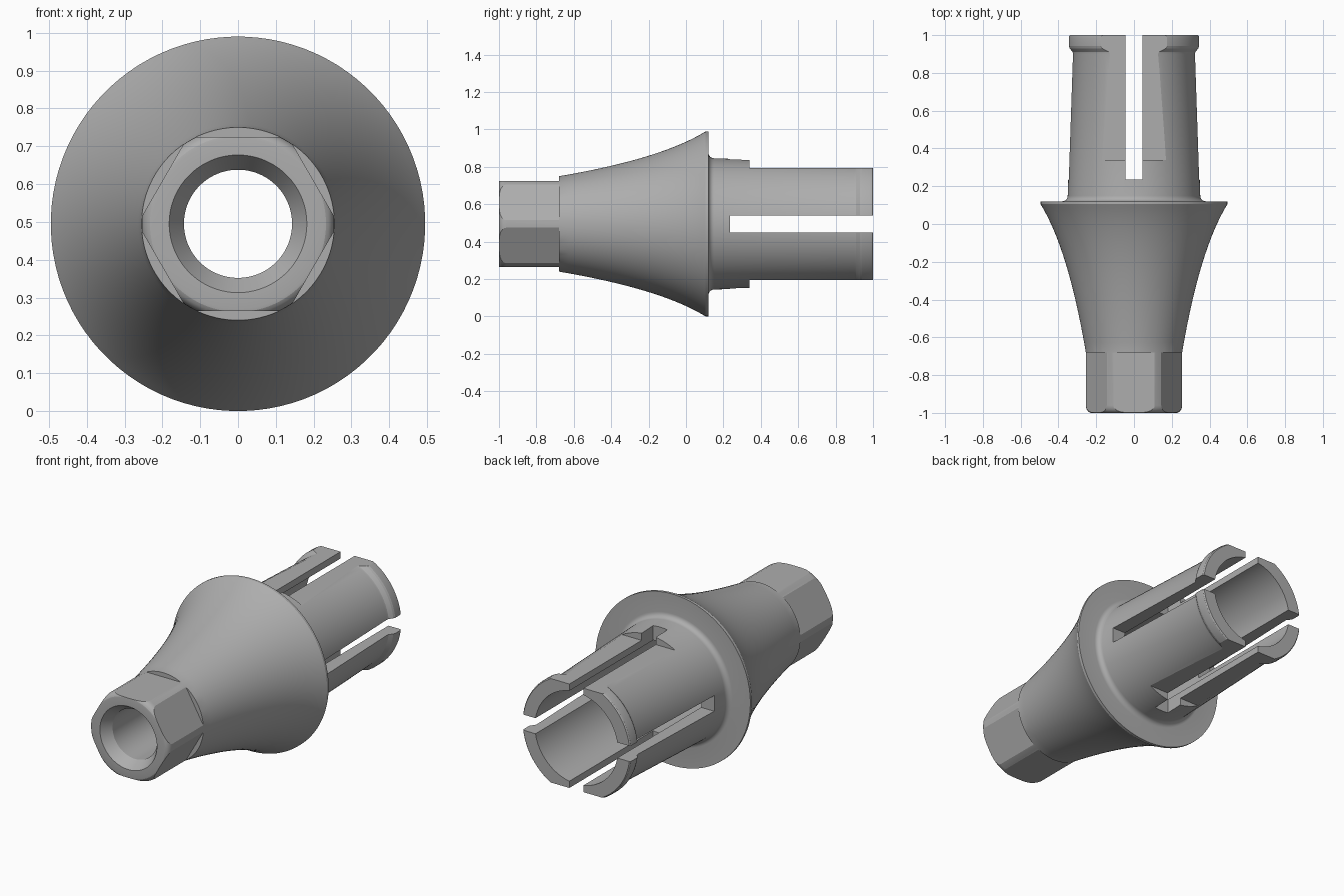
import bpy
import bmesh
from math import cos, sin, pi, radians
from mathutils import Matrix, Vector

CENTRE_Z = 0.495
SEGMENTS = 96

if "Cube" in bpy.data.objects:
    bpy.data.objects.remove(bpy.data.objects["Cube"])

# One plain metal colour
metal = bpy.data.materials.new("grey metal")
metal.use_nodes = True
colour = (0.42, 0.42, 0.42, 1)
metal.diffuse_color = colour
metal.node_tree.nodes["Principled BSDF"].inputs["Base Color"].default_value = colour


def finish(bm, name):
    bmesh.ops.recalc_face_normals(bm, faces=bm.faces)
    mesh = bpy.data.meshes.new(name)
    bm.to_mesh(mesh)
    bm.free()
    obj = bpy.data.objects.new(name, mesh)
    bpy.context.collection.objects.link(obj)
    mesh.materials.append(metal)
    return obj


def lathe(name, profile):
    """Spin a closed (y, radius) profile about the long axis."""
    bm = bmesh.new()
    rings = []
    for i in range(SEGMENTS):
        a = 2 * pi * (i + 0.5) / SEGMENTS
        rings.append([bm.verts.new((r * cos(a), y, CENTRE_Z + r * sin(a)))
                      for y, r in profile])
    n = len(profile)
    for i in range(SEGMENTS):
        a, b = rings[i], rings[(i + 1) % SEGMENTS]
        for j in range(n):
            k = (j + 1) % n
            bm.faces.new((a[j], a[k], b[k], b[j]))
    return finish(bm, name)


def cutter(name, low, high, turn=0):
    """Box from low to high, measured from the axis and turned about it."""
    low, high = Vector(low), Vector(high)
    bm = bmesh.new()
    bmesh.ops.create_cube(bm, size=1)
    bm.transform(Matrix.Translation((0, 0, CENTRE_Z))
                 @ Matrix.Rotation(turn, 4, 'Y')
                 @ Matrix.Translation((low + high) / 2)
                 @ Matrix.Diagonal((*(high - low), 1)))
    obj = finish(bm, name)
    obj.hide_render = True
    return obj


# Flared collar as a quadratic curve
start, bend, end = Vector((-0.68, 0.255)), Vector((-0.132, 0.348)), Vector((0.105, 0.495))
flare = [tuple(start * (1 - t) ** 2 + bend * 2 * t * (1 - t) + end * t * t)
         for t in [i / 20 for i in range(21)]]

# Rounded nose edge, and fillet from collar to sleeve
nose = [(-0.96 - 0.04 * sin(a), 0.225 + 0.03 * cos(a))
        for a in [radians(d) for d in range(90, -1, -15)]]
fillet = [(0.15 - 0.03 * cos(a), 0.381 - 0.03 * sin(a))
          for a in [radians(d) for d in range(0, 91, 15)]]
lip = [(0.9, 0.326), (0.91, 0.328), (0.92, 0.336), (0.93, 0.344),
       (0.942, 0.348), (0.985, 0.348), (0.995, 0.346), (1, 0.341)]
bore = [(1, 0.265), (-0.3, 0.265), (-0.3, 0.143), (-0.94, 0.143), (-1, 0.182)]

body = lathe("abutment_body", nose + flare + [(0.12, 0.495)] + fillet + lip + bore)

# Hexagon flats, sleeve flats and the crossing slots
cutters = [cutter("hex_cutter", (-0.6, -1.2, 0.23), (0.6, -0.68, 0.6), i * pi / 3)
           for i in range(6)]
cutters += [cutter("flat_cutter", (-0.6, 0.34, 0.3), (0.6, 1.2, 0.6), i * pi)
            for i in range(2)]
cutters += [cutter("slot_cutter", (-0.045, 0.235, -0.6), (0.045, 1.2, 0.6), i * pi / 2)
            for i in range(2)]

bpy.ops.object.select_all(action='DESELECT')
body.select_set(True)
bpy.context.view_layer.objects.active = body
for tool in cutters:
    mod = body.modifiers.new(tool.name, 'BOOLEAN')
    mod.operation = 'DIFFERENCE'
    mod.solver = 'EXACT'
    mod.object = tool
    bpy.ops.object.modifier_apply(modifier=mod.name)
    bpy.data.objects.remove(tool)

bpy.ops.object.shade_smooth_by_angle(angle=radians(18))
